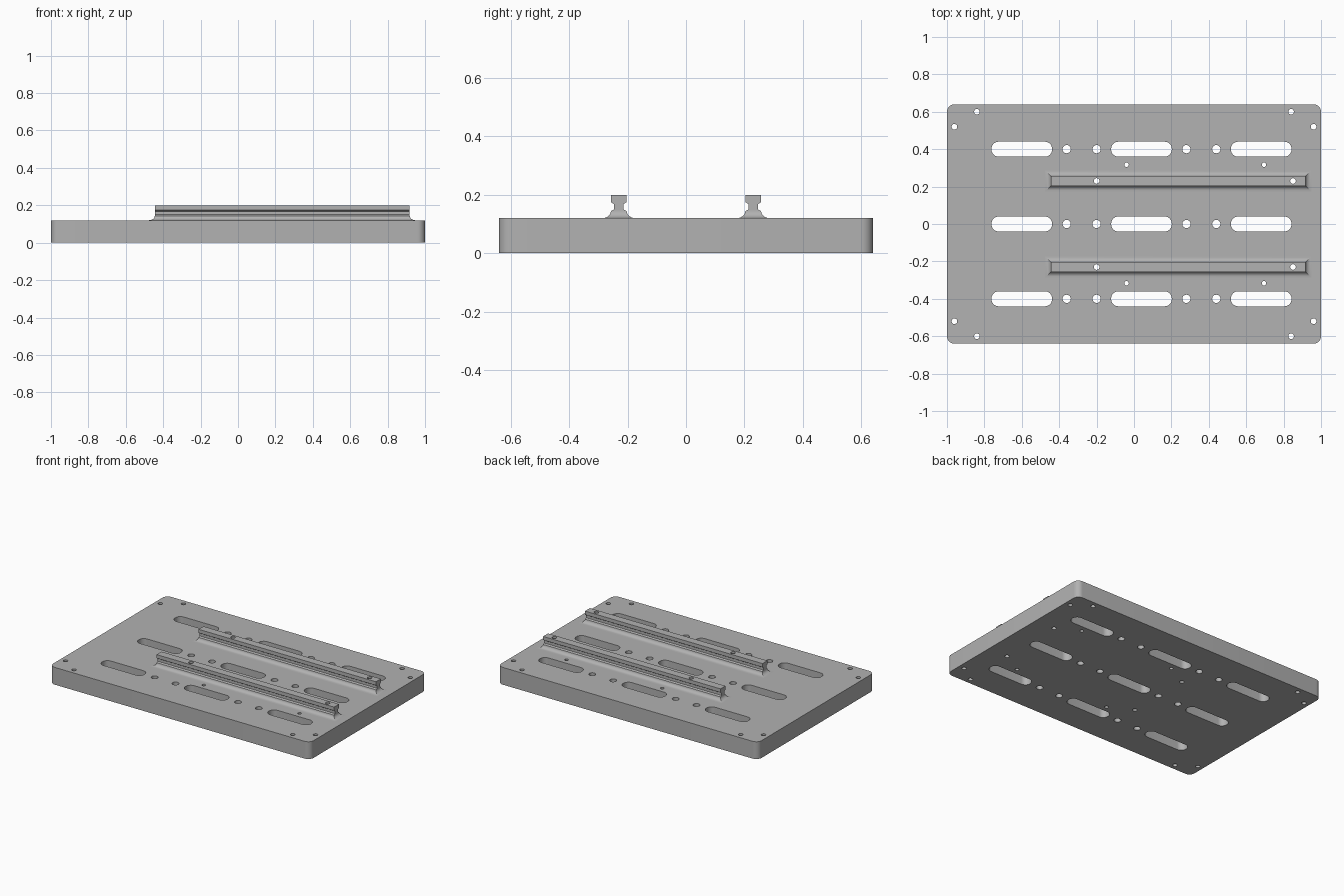
import bpy, bmesh, math

if "Cube" in bpy.data.objects:
    bpy.data.objects.remove(bpy.data.objects["Cube"])

grey = bpy.data.materials.new("machined grey")
grey.diffuse_color = (0.445, 0.445, 0.445, 1)
grey.use_nodes = True
grey.node_tree.nodes["Principled BSDF"].inputs["Base Color"].default_value = grey.diffuse_color

THICK = 0.12
RAIL_Y = 0.23


def rounded_outline(cx, cy, hx, hy, r, steps):
    """Counter-clockwise outline of a rounded rectangle (a circle when hx = hy = r)."""
    pts = []
    for q, (sx, sy) in enumerate(((1, 1), (-1, 1), (-1, -1), (1, -1))):
        for i in range(steps + 1):
            a = math.radians(90) * (q + i / steps)
            p = (cx + sx * (hx - r) + r * math.cos(a), cy + sy * (hy - r) + r * math.sin(a))
            if not pts or math.dist(p, pts[-1]) > 1e-5:
                pts.append(p)
    if math.dist(pts[0], pts[-1]) < 1e-5:
        pts.pop()
    return pts


def loft(bm, rings):
    """Join closed rings of 3D points bottom to top and cap both ends."""
    loops = [[bm.verts.new(p) for p in ring] for ring in rings]
    n = len(loops[0])
    for a, b in zip(loops, loops[1:]):
        for i in range(n):
            j = (i + 1) % n
            bm.faces.new((a[i], a[j], b[j], b[i]))
    bm.faces.new(loops[0][::-1])
    bm.faces.new(loops[-1])


def prism(bm, outline, z0, z1):
    loft(bm, [[(x, y, z) for x, y in outline] for z in (z0, z1)])


def finish(bm, name):
    bmesh.ops.recalc_face_normals(bm, faces=bm.faces)
    me = bpy.data.meshes.new(name)
    bm.to_mesh(me)
    bm.free()
    me.materials.append(grey)
    ob = bpy.data.objects.new(name, me)
    bpy.context.collection.objects.link(ob)
    return ob


# Cutter for every slot and through hole
bm = bmesh.new()


def hole(x, y, r):
    prism(bm, rounded_outline(x, y, r, r, r, 6), -0.1, 0.4)


for y in (-0.4, 0, 0.4):
    for x in (-0.6, 0.04, 0.68):
        prism(bm, rounded_outline(x, y, 0.162, 0.04, 0.038, 8), -0.1, 0.4)
    for x in (-0.36, -0.2, 0.28, 0.44):
        hole(x, y, 0.022)
for s in (-1, 1):
    for x in (-1, 1):
        hole(0.84 * x, 0.6 * s, 0.015)       # corner holes
        hole(0.96 * x, 0.52 * s, 0.015)
    for x in (-0.04, 0.695):
        hole(x, 0.317 * s, 0.012)            # pin holes beside the rails
    for x in (-0.2, 0.85):
        hole(x, RAIL_Y * s, 0.015)           # rail bolt holes
cutter = finish(bm, "hole_cutter")
cutter.hide_render = True
cutter.hide_viewport = True

# Base plate with rounded corners
bm = bmesh.new()
prism(bm, rounded_outline(0, 0, 1, 0.64, 0.04, 8), 0, THICK)
parts = [finish(bm, "base_plate")]

# Rails: concave fillet skirt, narrow neck and square head
X0, X1, HW = -0.445, 0.918, 0.027
layers = []                                  # half width, end overhang, height
for i in range(7):
    a = math.radians(90) * i / 6
    o = 0.03 * (1 - math.sin(a))
    layers.append((HW + o, o, THICK + 0.024 * (1 - math.cos(a))))
layers += [(0.016, 0, 0.15), (0.016, 0, 0.168), (HW, 0, 0.175), (HW, 0, 0.2)]
for name, y in (("front_rail", -RAIL_Y), ("back_rail", RAIL_Y)):
    bm = bmesh.new()
    loft(bm, [[(X0 - e, y - w, z), (X1 + e, y - w, z), (X1 + e, y + w, z), (X0 - e, y + w, z)]
              for w, e, z in layers])
    parts.append(finish(bm, name))

# Cut the holes and smooth the round walls
for ob in parts:
    mod = ob.modifiers.new("holes", 'BOOLEAN')
    mod.operation = 'DIFFERENCE'
    mod.solver = 'EXACT'
    mod.object = cutter
    bpy.ops.object.select_all(action='DESELECT')
    ob.select_set(True)
    bpy.context.view_layer.objects.active = ob
    bpy.ops.object.modifier_apply(modifier="holes")
    bpy.ops.object.shade_smooth_by_angle(angle=math.radians(25))
bpy.data.objects.remove(cutter)
